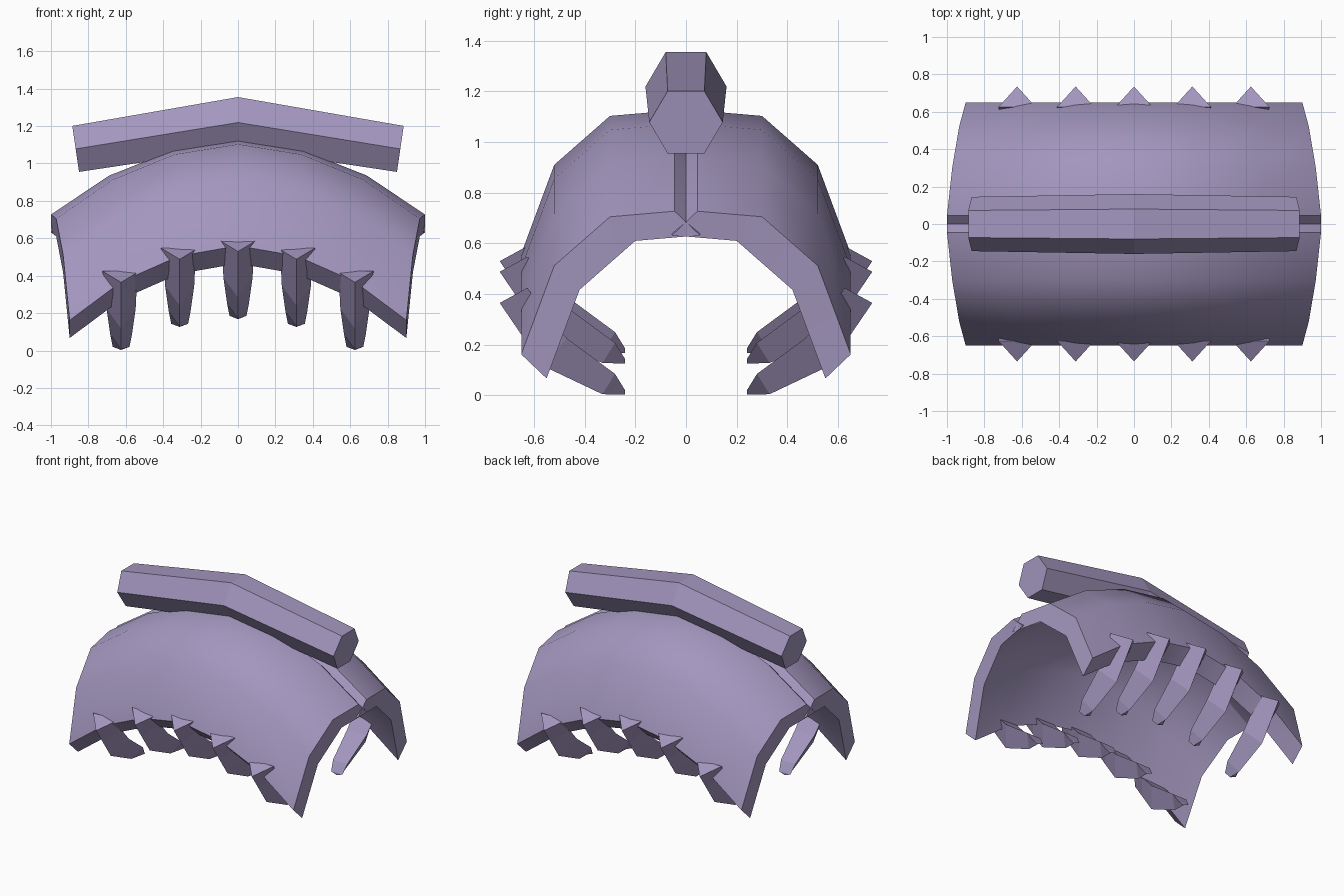
import bpy, bmesh, math

if "Cube" in bpy.data.objects:
    bpy.data.objects.remove(bpy.data.objects["Cube"])

mat = bpy.data.materials.new("dusty purple")
mat.diffuse_color = (0.367, 0.307, 0.515, 1)
mat.use_nodes = True
mat.node_tree.nodes["Principled BSDF"].inputs["Base Color"].default_value = mat.diffuse_color


def make_loft(name, rings, closed, caps=True):
    """Skin a list of rings; closed joins each ring end to start."""
    bm = bmesh.new()
    vs = [[bm.verts.new(p) for p in r] for r in rings]
    n = len(rings[0])
    for a, b in zip(vs, vs[1:]):
        for i in range(n if closed else n - 1):
            j = (i + 1) % n
            bm.faces.new((a[i], a[j], b[j], b[i]))
    if caps:
        for r in (vs[0], vs[-1]):
            bm.faces.new(r)
    bmesh.ops.recalc_face_normals(bm, faces=bm.faces)
    me = bpy.data.meshes.new(name)
    bm.to_mesh(me)
    bm.free()
    me.materials.append(mat)
    ob = bpy.data.objects.new(name, me)
    bpy.context.collection.objects.link(ob)
    return ob


def smooth(ob, angle):
    bpy.ops.object.select_all(action='DESELECT')
    ob.select_set(True)
    bpy.context.view_layer.objects.active = ob
    bpy.ops.object.shade_smooth_by_angle(angle=math.radians(angle))


# Arched shell halves: outer skin plus the same skin shifted in and down
arch = [(-1, .727), (-.69, .935), (-.35, 1.07), (0, 1.125),
        (.35, 1.07), (.69, .935), (1, .727)]
section = [(.045, 0, 1), (.30, -.022, .972), (.52, -.215, .935), (.65, -.565, .9)]
for side, label in ((-1, "front"), (1, "back")):
    rings = []
    for x, z in arch:
        outer = [(x * s, side * y, z + dz) for y, dz, s in section]
        inner = [(px, py - side * .1, pz - .095) for px, py, pz in reversed(outer)]
        rings.append(outer + inner)
    # caps are built as quads between the outer and inner skins
    shell = make_loft("shell_" + label, rings, True, caps=False)
    bm = bmesh.new()
    bm.from_mesh(shell.data)
    bm.verts.ensure_lookup_table()
    for base in (0, (len(arch) - 1) * 8):
        for i in range(3):
            bm.faces.new([bm.verts[base + k] for k in (i, i + 1, 6 - i, 7 - i)])
    bmesh.ops.recalc_face_normals(bm, faces=bm.faces)
    bm.to_mesh(shell.data)
    bm.free()
    smooth(shell, 45)

# Hexagonal top bar, bent at the middle and slimmer at the ends
hexagon = [(-.5, 1), (.5, 1), (1, 0), (.5, -1), (-.5, -1), (-1, 0)]
bar = []
for x, z, w, h in ((-.868, 1.078, .145, .123), (0, 1.219, .16, .136), (.868, 1.078, .145, .123)):
    lean = math.copysign(.018, x) if x else 0
    bar.append([(x + lean * b, a * w, z + b * h) for a, b in hexagon])
make_loft("top_bar", bar, True)

# Hooked triangular legs: (ridge y, ridge z, base y, base z, half width)
stations = [(.735, .365, .625, .425, .10),
            (.66, .255, .565, .33, .083),
            (.566, .117, .47, .225, .078),
            (.33, .005, .28, .085, .058),
            (.24, .003, .24, .02, .045)]
for side, label in ((-1, "front"), (1, "back")):
    for k, (x, lift) in enumerate(((-.625, 0), (-.312, .123), (0, .165), (.312, .123), (.625, 0))):
        rings = [[(x, side * ry, rz + lift),
                  (x + w, side * by, bz + lift),
                  (x - w, side * by, bz + lift)] for ry, rz, by, bz, w in stations]
        make_loft(f"leg_{label}_{k + 1}", rings, True)
